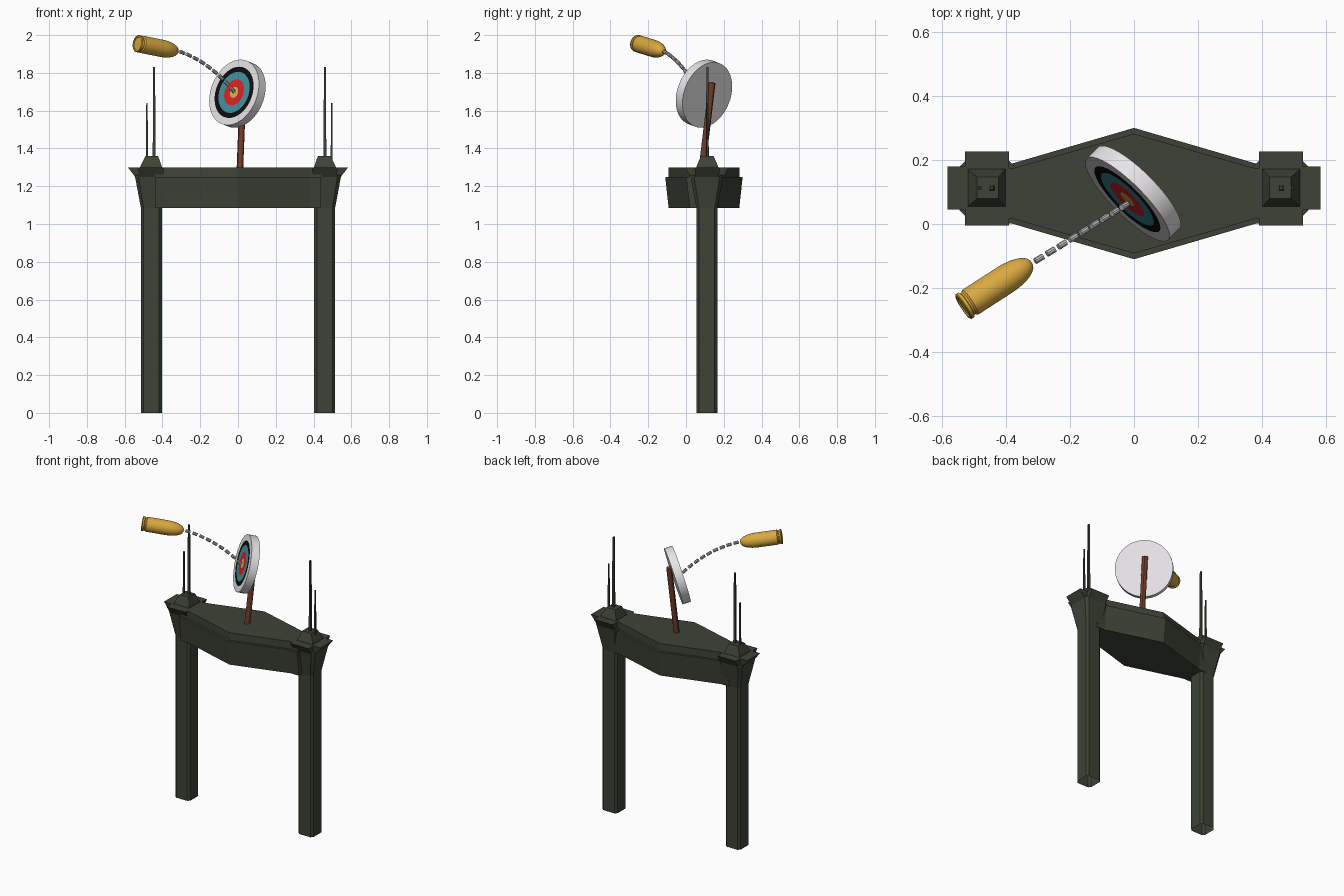
import bpy, bmesh, math
from mathutils import Vector

if "Cube" in bpy.data.objects:
    bpy.data.objects.remove(bpy.data.objects["Cube"])


def material(name, r, g, b):
    m = bpy.data.materials.new(name)
    m.diffuse_color = (r, g, b, 1)
    m.use_nodes = True
    m.node_tree.nodes["Principled BSDF"].inputs["Base Color"].default_value = m.diffuse_color
    return m


GREEN = material("dark_green", 0.047, 0.055, 0.037)
WHITE = material("off_white", 0.80, 0.78, 0.80)
BLACK = material("black", 0.004, 0.004, 0.004)
TEAL = material("teal", 0.05, 0.29, 0.35)
RED = material("red", 0.72, 0.017, 0.017)
YELLOW = material("yellow", 0.75, 0.45, 0.08)
BROWN = material("brown", 0.17, 0.047, 0.024)
GOLD = material("gold", 0.70, 0.40, 0.05)
GREY = material("light_grey", 0.55, 0.55, 0.55)


def finish(name, bm, mats, smooth=False):
    bmesh.ops.recalc_face_normals(bm, faces=bm.faces)
    me = bpy.data.meshes.new(name)
    bm.to_mesh(me)
    bm.free()
    for m in mats:
        me.materials.append(m)
    ob = bpy.data.objects.new(name, me)
    bpy.context.collection.objects.link(ob)
    if smooth:
        bpy.ops.object.select_all(action='DESELECT')
        ob.select_set(True)
        bpy.context.view_layer.objects.active = ob
        bpy.ops.object.shade_smooth_by_angle(angle=math.radians(30))
    return ob


def loft(name, rings, mat, bottom=True, top=True):
    """Skin a stack of point rings."""
    bm = bmesh.new()
    vs = [[bm.verts.new(p) for p in ring] for ring in rings]
    n = len(vs[0])
    for a, b in zip(vs, vs[1:]):
        for i in range(n):
            bm.faces.new((a[i], a[(i + 1) % n], b[(i + 1) % n], b[i]))
    if bottom:
        bm.faces.new(vs[0])
    if top:
        bm.faces.new(vs[-1])
    return finish(name, bm, [mat])


def lathe(name, origin, axis, profile, seg, mats, bands=None, smooth=True):
    """Spin (distance along axis, radius) points; bands = material per segment."""
    axis = Vector(axis).normalized()
    u = axis.orthogonal().normalized()
    w = axis.cross(u)
    o = Vector(origin)
    bm = bmesh.new()
    rows = []
    for d, r in profile:
        if r == 0:
            rows.append([bm.verts.new(o + axis * d)] * seg)
        else:
            rows.append([bm.verts.new(o + axis * d + r * (math.cos(t) * u + math.sin(t) * w))
                         for t in (2 * math.pi * k / seg for k in range(seg))])
    for k, (a, b) in enumerate(zip(rows, rows[1:])):
        for i in range(seg):
            j = (i + 1) % seg
            f = bm.faces.new(list(dict.fromkeys((a[i], a[j], b[j], b[i]))))
            f.material_index = bands[k] if bands else 0
    return finish(name, bm, mats, smooth)


def rect(x0, x1, y0, y1, z):
    return [(x0, y0, z), (x1, y0, z), (x1, y1, z), (x0, y1, z)]


def octagon(x0, x1, y0, y1, c, z):
    return [(x0 + c, y0, z), (x1 - c, y0, z), (x1, y0 + c, z), (x1, y1 - c, z),
            (x1 - c, y1, z), (x0 + c, y1, z), (x0, y1 - c, z), (x0, y0 + c, z)]


def hexagon(mid, end, z):
    """Deck outline: half depth at the middle and at the columns."""
    c, x = 0.095, 0.38
    e = 0.44
    return [(-e, c - end, z), (-x, c - end, z), (0, c - mid, z), (x, c - end, z), (e, c - end, z),
            (e, c + end, z), (x, c + end, z), (0, c + mid, z), (-x, c + end, z), (-e, c + end, z)]


# Deck beam: tapered lower body and a slightly inset top slab
loft("deck_beam", [hexagon(0.187, 0.075, 1.085), hexagon(0.205, 0.094, 1.25),
                   hexagon(0.187, 0.078, 1.25), hexagon(0.187, 0.078, 1.30)], GREEN)

# Columns, flared capitals, flanges and small roofs on both sides
for side, s in (("left", -1), ("right", 1)):
    def flip(ring):
        return [(s * x, y, z) for x, y, z in ring]

    loft(side + "_column", [flip(octagon(0.403, 0.514, 0.055, 0.166, 0.014, 0)),
                            flip(octagon(0.403, 0.514, 0.055, 0.166, 0.014, 1.085)),
                            flip(octagon(0.372, 0.545, 0.025, 0.197, 0.018, 1.25)),
                            flip(octagon(0.372, 0.545, 0.025, 0.197, 0.018, 1.26))],
         GREEN, bottom=False)
    loft(side + "_side_flange", [flip(rect(0.40, 0.545, 0.050, 0.174, 1.25)),
                                 flip(rect(0.40, 0.583, 0.045, 0.180, 1.30))], GREEN)
    loft(side + "_cross_flange", [flip(rect(0.395, 0.523, 0.025, 0.197, 1.25)),
                                  flip(rect(0.390, 0.528, -0.005, 0.226, 1.30))], GREEN)
    loft(side + "_roof", [flip(rect(0.402, 0.518, 0.055, 0.171, 1.30)),
                          flip(rect(0.405, 0.515, 0.058, 0.168, 1.31)),
                          flip(rect(0.423, 0.490, 0.079, 0.146, 1.36))], GREEN)

# Four-sided tapered antennas
for name, x, top, r in (("left_tall_antenna", -0.444, 1.83, 0.011),
                        ("left_short_antenna", -0.482, 1.64, 0.008),
                        ("right_tall_antenna", 0.460, 1.83, 0.011),
                        ("right_short_antenna", 0.496, 1.64, 0.008)):
    base = 1.30 if "short" in name else 1.35
    lathe(name, (x, 0.113, base), (0, 0, 1),
          [(0, 0), (0, r), (top - base, r * 0.65), (top - base, 0)], 4, [GREEN], smooth=False)

# Leaning post behind the target
foot, tip = Vector((0.010, 0.084, 1.29)), Vector((0.028, 0.139, 1.748))
length = (tip - foot).length
lathe("post", foot, tip - foot, [(0, 0), (0, 0.018), (length, 0.018), (length, 0)], 12, [BROWN])

# Target disc with painted rings
h = 0.026
lathe("target", (-0.003, 0.095, 1.69), (-0.68, -0.68, 0.27),
      [(-h, 0), (-h, 0.18), (h, 0.18), (h, 0.141), (h, 0.113), (h, 0.072), (h, 0.03), (h, 0)],
      40, [WHITE, BLACK, TEAL, RED, YELLOW], bands=[0, 0, 0, 1, 2, 3, 4])

# Bullet: rim, groove, case and rounded ogive nose
nose = [(0.155 + 0.104 * math.sin(t), 0.046 * math.cos(t) ** 0.85)
        for t in (math.pi / 2 * k / 9 for k in range(9))]
lathe("bullet", (-0.534, -0.259, 1.956), (0.215, 0.139, -0.043),
      [(0.004, 0), (0.004, 0.034), (0, 0.036), (0, 0.043), (0.003, 0.046), (0.012, 0.046),
       (0.015, 0.040), (0.021, 0.040), (0.027, 0.046)] + nose + [(0.259, 0)],
      28, [GOLD])

# Dashed flight path along a curved arc
p0, p1, p2 = Vector((-0.315, -0.120, 1.915)), Vector((-0.147, -0.017, 1.86)), Vector((-0.015, 0.066, 1.692))
for i in range(9):
    t = (i + 0.5) / 9
    pos = p0 * (1 - t) ** 2 + p1 * 2 * t * (1 - t) + p2 * t * t
    tan = (p1 - p0) * (1 - t) + (p2 - p1) * t
    lathe("path_dash_%d" % (i + 1), pos, tan,
          [(-0.015, 0), (-0.015, 0.010), (0.015, 0.010), (0.015, 0)], 10, [GREY])
